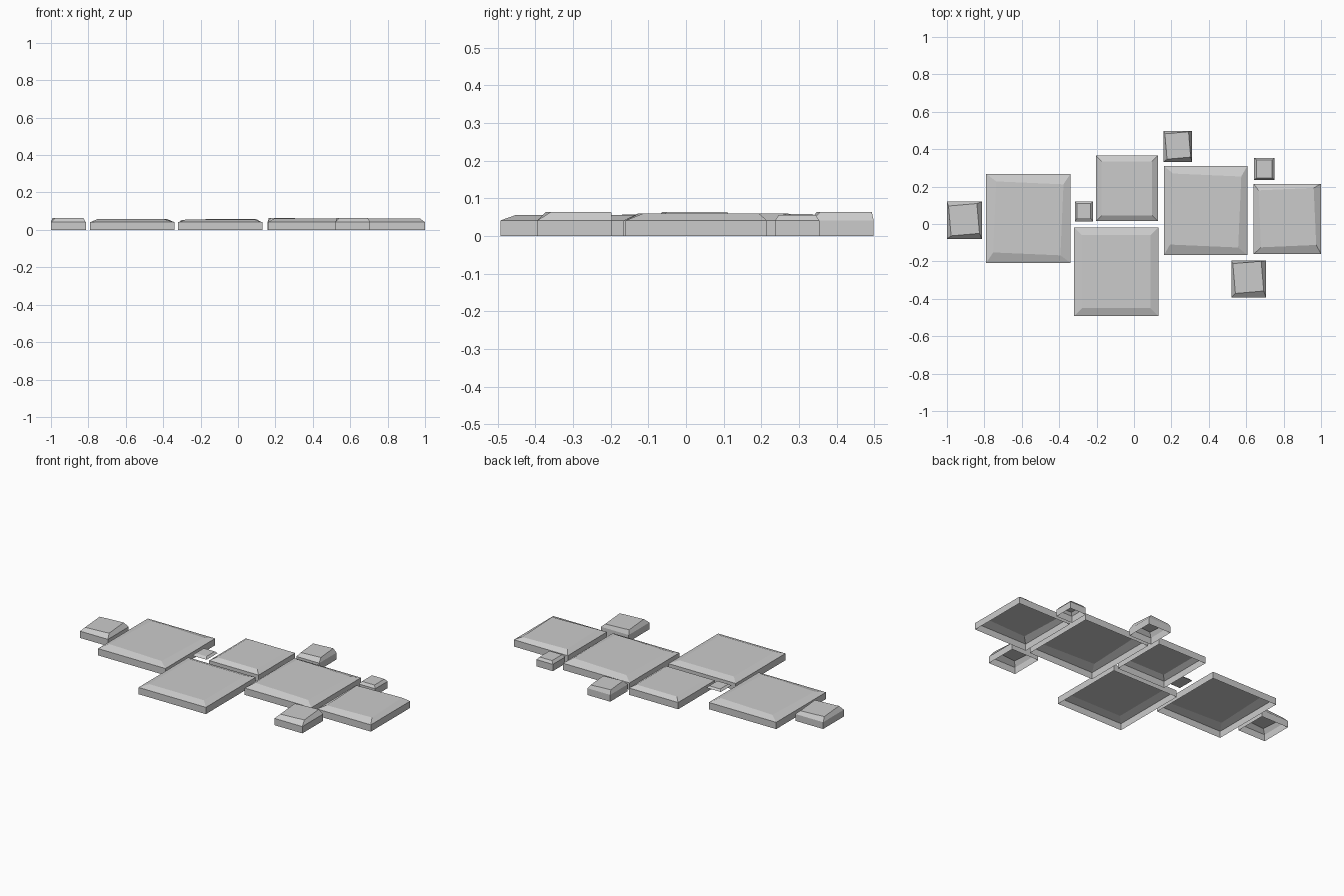
import bpy
import bmesh
from math import radians
from mathutils import Matrix, Vector

if "Cube" in bpy.data.objects:
    bpy.data.objects.remove(bpy.data.objects["Cube"], do_unlink=True)

stone = bpy.data.materials.new("grey_stone")
stone.use_nodes = True
GREY = (0.6, 0.6, 0.6, 1)
stone.diffuse_color = GREY
stone.node_tree.nodes["Principled BSDF"].inputs["Base Color"].default_value = GREY

RIM = 0.041


def slab(name, x, y, width, depth, top, inner, shift=(0, 0), turn=0, loose=False):
    """Open-bottomed paving slab: upright skirt, sloped edge, turned flat top."""
    bm = bmesh.new()
    outer = [Vector((sx * width / 2, sy * depth / 2, 0))
             for sx, sy in ((-1, -1), (1, -1), (1, 1), (-1, 1))]
    spin = Matrix.Rotation(radians(turn), 3, 'Z')

    def ring(points, z):
        return [bm.verts.new((p.x + x, p.y + y, z)) for p in points]

    crown = [spin @ Vector((p.x * inner[0] / width, p.y * inner[1] / depth, 0))
             + Vector((*shift, 0)) for p in outer]
    rings = [ring(outer, RIM), ring(crown, top)]
    if loose:
        # The thin chip wedged between slabs has no skirt, only an underside
        bm.faces.new(reversed(rings[0]))
    else:
        rings.insert(0, ring(outer, 0))
    for low, high in zip(rings, rings[1:]):
        for i in range(4):
            j = (i + 1) % 4
            bm.faces.new((low[i], low[j], high[j], high[i]))
    bm.faces.new(rings[-1])
    mesh = bpy.data.meshes.new(name)
    bm.to_mesh(mesh)
    bm.free()
    mesh.materials.append(stone)
    obj = bpy.data.objects.new(name, mesh)
    bpy.context.collection.objects.link(obj)


# Large slabs
slab("left_large_slab", -0.565, 0.03, 0.45, 0.475, 0.057, (0.36, 0.38), (0, 0), -2.5)
slab("front_large_slab", -0.095, -0.255, 0.45, 0.475, 0.056, (0.365, 0.39))
slab("right_large_slab", 0.383, 0.072, 0.445, 0.475, 0.06, (0.365, 0.38), (0, 0), -2.5)

# Medium slabs
slab("back_medium_slab", -0.038, 0.19, 0.33, 0.35, 0.058, (0.27, 0.29))
slab("end_medium_slab", 0.82, 0.027, 0.36, 0.375, 0.06, (0.295, 0.305), (0, 0.007), 2.5)

# Small corner stones
slab("end_small_stone", -0.907, 0.02, 0.186, 0.198, 0.064, (0.152, 0.16), (-0.002, 0.003), 5)
slab("front_small_stone", 0.613, -0.295, 0.186, 0.198, 0.064, (0.152, 0.16), (-0.002, 0.01), 5)
slab("back_small_stone", 0.234, 0.415, 0.152, 0.166, 0.064, (0.127, 0.136), (0, 0.005), 5)
slab("back_tiny_stone", 0.697, 0.295, 0.11, 0.118, 0.056, (0.084, 0.096))
slab("wedged_chip", -0.268, 0.067, 0.096, 0.105, 0.052, (0.073, 0.078), (0, 0.003), 0, True)
